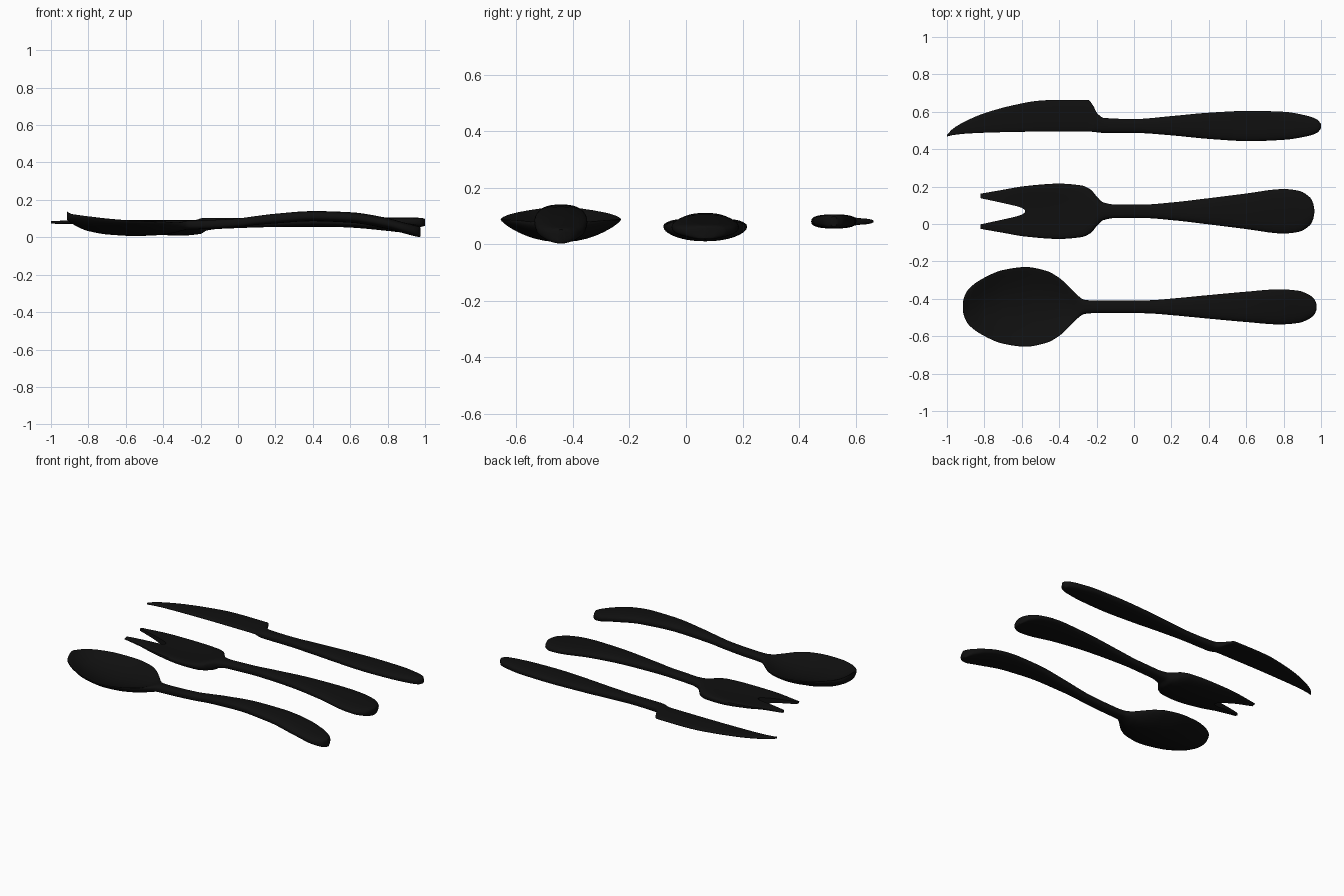
import bpy, bmesh, math

if "Cube" in bpy.data.objects:
    bpy.data.objects.remove(bpy.data.objects["Cube"])

RING = 36   # points around each cross-section
SUB = 5     # rings between stations


def slopes(xs, vs):
    # monotone cubic slopes, so outlines never overshoot
    d = [(vs[i + 1] - vs[i]) / (xs[i + 1] - xs[i]) for i in range(len(xs) - 1)]
    m = [d[0]]
    for a, b in zip(d, d[1:]):
        m.append(2 * a * b / (a + b) if a * b > 0 else 0)
    return m + [d[-1]]


def resample(stations):
    xs = [s[0] for s in stations]
    cols = list(zip(*stations))[1:]
    ms = [slopes(xs, c) for c in cols]
    out = []
    for i in range(len(xs) - 1):
        h = xs[i + 1] - xs[i]
        for k in range(SUB):
            t = k / SUB
            row = [xs[i] + t * h]
            for c, m in zip(cols, ms):
                row.append((2*t**3 - 3*t*t + 1) * c[i] + (t**3 - 2*t*t + t) * h * m[i]
                           + (3*t*t - 2*t**3) * c[i + 1] + (t**3 - t*t) * h * m[i + 1])
            out.append(row)
    return out + [list(stations[-1])]


def spow(v, p):
    return math.copysign(abs(v) ** p, v)


def loft(name, stations, n=2.6):
    # station: x, y low, y high, z centre, half thickness, dish depth
    bm = bmesh.new()
    rings = []
    for x, lo, hi, z, ht, dish in resample(stations):
        ring = []
        for k in range(RING):
            a = 2 * math.pi * k / RING
            u, v = spow(math.cos(a), 2 / n), spow(math.sin(a), 2 / n)
            ring.append(bm.verts.new((x, (lo + hi) / 2 + (hi - lo) / 2 * u,
                                      z + ht * v - dish * (1 - u * u))))
        rings.append(ring)
    for r, s in zip(rings, rings[1:]):
        for k in range(RING):
            j = (k + 1) % RING
            bm.faces.new((r[k], r[j], s[j], s[k]))
    bm.faces.new(rings[0][::-1])
    bm.faces.new(rings[-1])
    return finish(name, bm)


def finish(name, bm):
    bmesh.ops.recalc_face_normals(bm, faces=bm.faces)
    me = bpy.data.meshes.new(name)
    bm.to_mesh(me)
    bm.free()
    ob = bpy.data.objects.new(name, me)
    bpy.context.collection.objects.link(ob)
    return ob


def symmetric(yc, rows):
    return [(x, yc - w, yc + w, z, ht, d) for x, w, z, ht, d in rows]


# knife: thin blade running into a straight rounded handle
knife = loft("knife", [(x, lo, hi, .08, ht, 0) for x, lo, hi, ht in [
    (-1.0, .468, .476, .006), (-.97, .475, .508, .008), (-.9, .483, .55, .009),
    (-.8, .488, .592, .01), (-.65, .492, .634, .011), (-.5, .494, .66, .012),
    (-.4, .494, .664, .012), (-.245, .494, .663, .012), (-.22, .493, .635, .014),
    (-.195, .49, .59, .022), (-.16, .487, .567, .024), (0, .487, .561, .024),
    (.2, .474, .577, .025), (.4, .455, .595, .025), (.62, .443, .605, .025),
    (.8, .45, .6, .025), (.92, .468, .58, .025), (.98, .488, .558, .024),
    (1.0, .512, .535, .018)]])

# fork: shallow dished head, arched handle
fork = loft("fork", symmetric(.068, [
    (-.82, .094, .082, .01, 0), (-.7, .115, .08, .014, .008),
    (-.58, .135, .072, .022, .016), (-.4, .148, .062, .03, .02),
    (-.28, .138, .06, .034, .016), (-.23, .115, .06, .036, .01),
    (-.2, .08, .06, .036, .006), (-.165, .048, .064, .027, 0),
    (-.1, .036, .068, .023, 0), (.05, .036, .074, .023, 0),
    (.2, .047, .08, .025, 0), (.4, .07, .084, .026, 0),
    (.6, .095, .078, .026, 0), (.8, .119, .06, .026, 0),
    (.88, .11, .051, .026, 0), (.94, .075, .044, .026, 0),
    (.958, .042, .041, .024, 0), (.964, .01, .04, .02, 0)]))

# notch between the two tines
bm = bmesh.new()
half = [(-.9, .087), (-.82, .07), (-.7, .044), (-.63, .028), (-.6, .018), (-.583, .007)]
outline = [(x, .068 + w) for x, w in half] + [(x, .068 - w) for x, w in half[::-1]]
face = bm.faces.new([bm.verts.new((x, y, -.1)) for x, y in outline])
ext = bmesh.ops.extrude_face_region(bm, geom=[face])
bmesh.ops.translate(bm, vec=(0, 0, .4),
                    verts=[v for v in ext["geom"] if isinstance(v, bmesh.types.BMVert)])
cutter = finish("tine_notch_cutter", bm)
cutter.hide_render = True
mod = fork.modifiers.new("notch", "BOOLEAN")
mod.object = cutter
mod.solver = "EXACT"
bpy.context.view_layer.objects.active = fork
bpy.ops.object.modifier_apply(modifier=mod.name)
bpy.data.objects.remove(cutter)

# spoon: deep dished bowl, arched handle
spoon = loft("spoon", symmetric(-.443, [
    (-.914, .03, .116, .022, 0), (-.905, .06, .116, .023, .008),
    (-.88, .1, .115, .022, .025), (-.8, .156, .108, .02, .055),
    (-.7, .197, .097, .018, .064), (-.58, .213, .088, .017, .064),
    (-.47, .193, .084, .018, .057), (-.4, .155, .08, .019, .047),
    (-.34, .1, .073, .021, .028), (-.3, .06, .068, .023, .01),
    (-.265, .038, .066, .024, 0), (-.2, .033, .067, .024, 0),
    (0, .033, .078, .023, 0), (.1, .036, .09, .024, 0),
    (.2, .044, .1, .026, 0), (.4, .063, .113, .027, 0),
    (.6, .081, .106, .028, 0), (.78, .094, .078, .029, 0),
    (.88, .086, .052, .029, 0), (.94, .062, .036, .029, 0),
    (.965, .04, .03, .028, 0), (.977, .012, .028, .024, 0)]))

# black smooth finish
mat = bpy.data.materials.new("black")
mat.diffuse_color = (.005, .005, .005, 1)
mat.use_nodes = True
mat.node_tree.nodes["Principled BSDF"].inputs["Base Color"].default_value = mat.diffuse_color
for ob in (knife, fork, spoon):
    ob.data.materials.clear()
    ob.data.materials.append(mat)
    bpy.ops.object.select_all(action="DESELECT")
    ob.select_set(True)
    bpy.context.view_layer.objects.active = ob
    bpy.ops.object.shade_smooth_by_angle(angle=math.radians(40))
